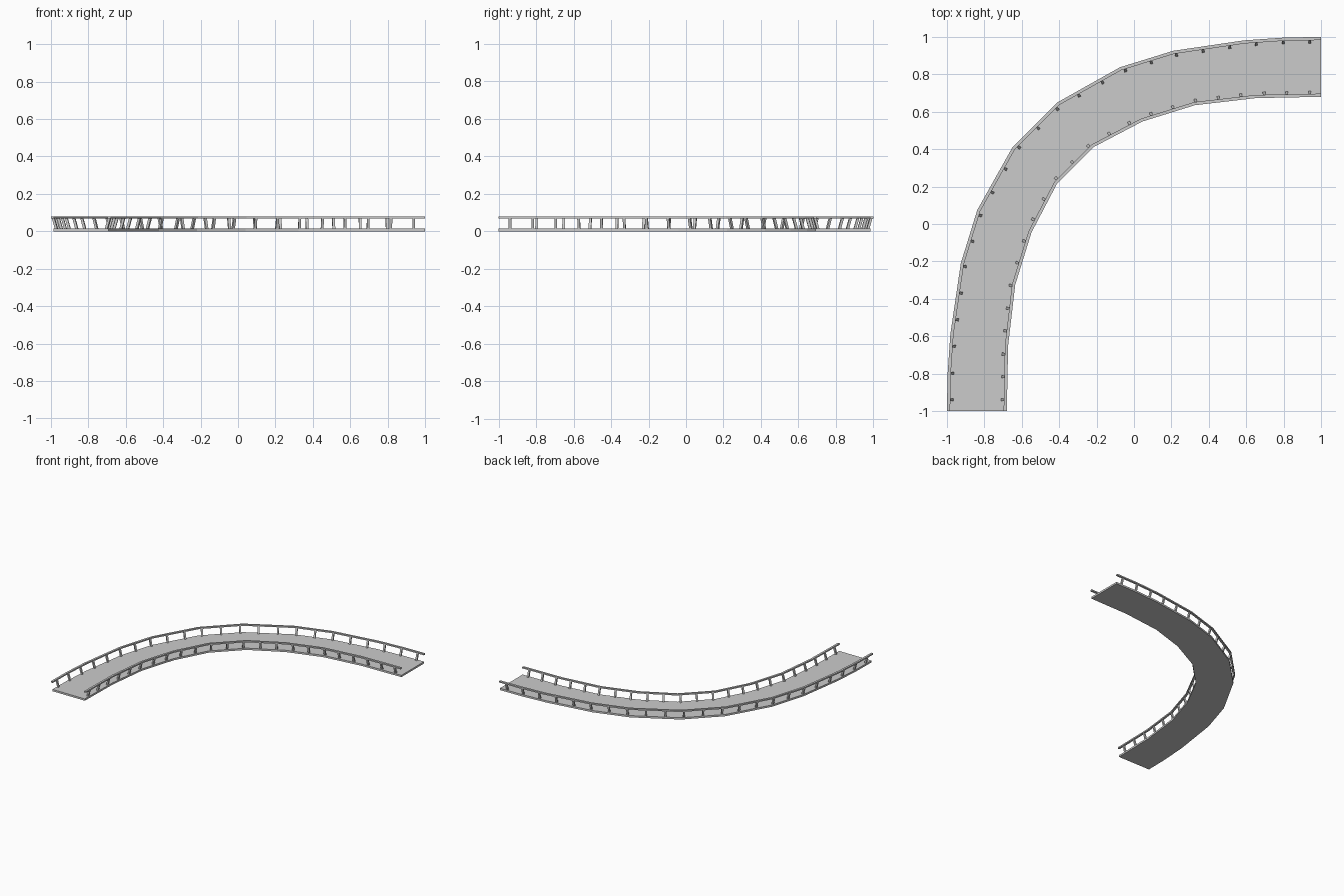
import bpy
import bmesh
from mathutils import Vector

if "Cube" in bpy.data.objects:
    bpy.data.objects.remove(bpy.data.objects["Cube"])

# Half of each bridge edge (outermost rail line); the rest mirrors across y = -x
OUTER = [(1, 1), (0.81, 0.997), (0.59, 0.982), (0.21, 0.926), (-0.075, 0.838), (-0.41, 0.65)]
INNER = [(1, 0.68), (0.65, 0.673), (0.325, 0.635), (0.045, 0.548), (-0.213, 0.413)]


def full(half):
    return [Vector(p) for p in half] + [Vector((-y, -x)) for x, y in reversed(half)]


def left(d):
    return Vector((-d.y, d.x))


def offset(path, dist):
    """Shift a path to its left with mitred corners; ends stay square."""
    out = []
    n = len(path)
    for i, p in enumerate(path):
        if i == 0:
            out.append(p + Vector((0, -1)) * dist)
        elif i == n - 1:
            out.append(p + Vector((1, 0)) * dist)
        else:
            a = left((p - path[i - 1]).normalized())
            b = left((path[i + 1] - p).normalized())
            m = (a + b).normalized()
            out.append(p + m * dist / m.dot(a))
    return out


def make(name, bm):
    bmesh.ops.recalc_face_normals(bm, faces=bm.faces)
    me = bpy.data.meshes.new(name)
    bm.to_mesh(me)
    bm.free()
    ob = bpy.data.objects.new(name, me)
    bpy.context.collection.objects.link(ob)


def loft(bm, rings):
    """Skin a list of four-point rings and cap both ends."""
    vs = [[bm.verts.new(c) for c in r] for r in rings]
    for a, b in zip(vs, vs[1:]):
        for k in range(4):
            bm.faces.new((a[k], a[(k + 1) % 4], b[(k + 1) % 4], b[k]))
    bm.faces.new(vs[0])
    bm.faces.new(vs[-1])


def resample(path, ts):
    """Points and directions at given fractions of the path length."""
    segs = [(a, b, (b - a).length) for a, b in zip(path, path[1:])]
    total = sum(s[2] for s in segs)
    for t in ts:
        d = t * total
        for a, b, l in segs:
            if d <= l:
                break
            d -= l
        yield a.lerp(b, d / l), (b - a).normalized()


def strip(name, pa, pb, z0, z1):
    bm = bmesh.new()
    loft(bm, [[(a.x, a.y, z0), (b.x, b.y, z0), (b.x, b.y, z1), (a.x, a.y, z1)]
              for a, b in zip(pa, pb)])
    make(name, bm)


def posts(name, path, side, count=23, end=0.06, w=0.007):
    """Evenly spaced posts leaning outward from deck to rail."""
    bm = bmesh.new()
    length = sum((b - a).length for a, b in zip(path, path[1:]))
    e = end / length
    ts = [e + (1 - 2 * e) * i / (count - 1) for i in range(count)]
    for p, d in resample(path, ts):
        n = left(d) * side
        rings = []
        for z, inset in ((0.012, 0.027), (0.071, 0.010)):
            c = p + n * inset
            rings.append([(*(c + d * w * i + n * w * j), z)
                          for i, j in ((-1, -1), (1, -1), (1, 1), (-1, 1))])
        loft(bm, rings)
    make(name, bm)


outer, inner = full(OUTER), full(INNER)

# Deck slab, whose two edges have different corner counts
bm = bmesh.new()
loop = offset(outer, 0.014) + offset(inner, -0.012)[::-1]
face = bm.faces.new([bm.verts.new((p.x, p.y, 0)) for p in loop])
ext = bmesh.ops.extrude_face_region(bm, geom=[face], use_keep_orig=True)
bmesh.ops.translate(bm, vec=(0, 0, 0.015),
                    verts=[g for g in ext["geom"] if isinstance(g, bmesh.types.BMVert)])
bmesh.ops.triangulate(bm, faces=[f for f in bm.faces if len(f.verts) > 4])
make("deck", bm)

# Handrails and posts along both edges
for label, path, side in (("outer", outer, 1), ("inner", inner, -1)):
    strip(label + "_handrail", path, offset(path, 0.017 * side), 0.068, 0.079)
    posts(label + "_posts", path, side)
